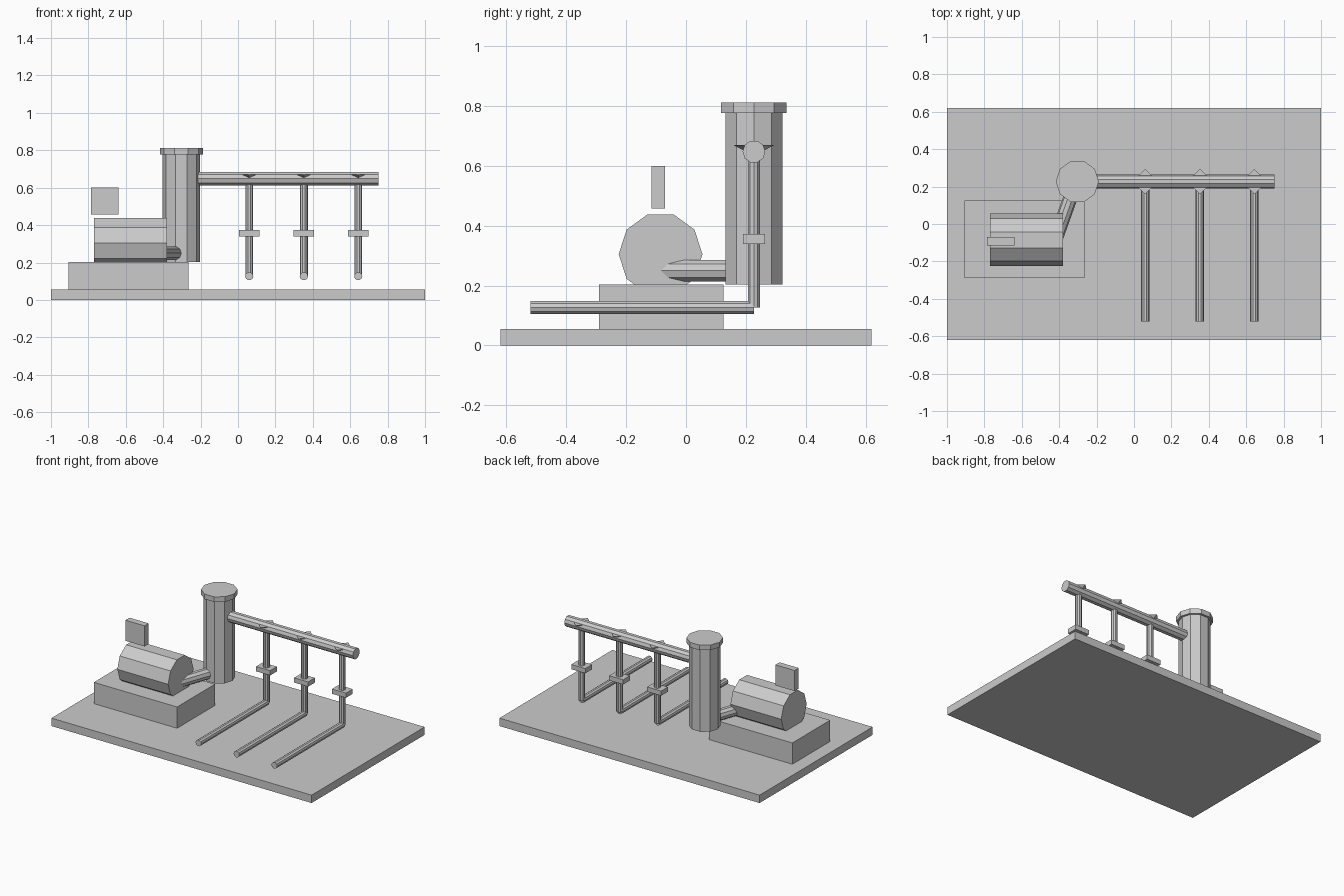
import bpy
from math import pi
from mathutils import Vector, Matrix

cube = bpy.data.objects.get("Cube")
if cube:
    bpy.data.objects.remove(cube, do_unlink=True)

# One plain grey for the whole installation
GREY = (0.6, 0.6, 0.6, 1)
grey = bpy.data.materials.new("plain grey")
grey.use_nodes = True
grey.diffuse_color = GREY
grey.node_tree.nodes["Principled BSDF"].inputs["Base Color"].default_value = GREY


def finish(name):
    obj = bpy.context.object
    obj.name = obj.data.name = name
    obj.data.materials.append(grey)
    return obj


def box(name, x, y, z):
    """Box from (low, high) ranges on each axis."""
    bpy.ops.mesh.primitive_cube_add(size=1)
    obj = finish(name)
    mid = Vector([sum(r) / 2 for r in (x, y, z)])
    size = [r[1] - r[0] for r in (x, y, z)]
    obj.data.transform(Matrix.Translation(mid) @ Matrix.Diagonal((*size, 1)))
    return obj


def tube(name, start, end, radius, sides=10):
    """Faceted cylinder between two points, with a corner on its level side."""
    start, end = Vector(start), Vector(end)
    axis = (end - start).normalized()
    side = Vector((1, 0, 0)) if abs(axis.z) > 0.9 else axis.cross((0, 0, 1)).normalized()
    turn = Matrix((side, axis.cross(side), axis)).transposed().to_4x4()
    bpy.ops.mesh.primitive_cylinder_add(vertices=sides, radius=radius, depth=(end - start).length)
    obj = finish(name)
    # primitive corners start on +y, so a quarter turn puts one on the side axis
    obj.data.transform(Matrix.Translation((start + end) / 2) @ turn @ Matrix.Rotation(-pi / 2, 4, "Z"))
    return obj


# Floor slab and plinth
box("base_slab", (-1, 1), (-0.62, 0.62), (0, 0.055))
box("plinth", (-0.905, -0.265), (-0.29, 0.125), (0.055, 0.203))

# Pump motor with its control box
tube("motor", (-0.77, -0.085, 0.305), (-0.38, -0.085, 0.305), 0.14)
box("control_box", (-0.785, -0.638), (-0.115, -0.07), (0.457, 0.6))

# Upright vessel with cap, joined to the motor
VX, VY = -0.303, 0.227
tube("vessel", (VX, VY, 0.203), (VX, VY, 0.78), 0.1)
tube("vessel_cap", (VX, VY, 0.777), (VX, VY, 0.812), 0.115)
tube("connecting_pipe", (-0.43, -0.11, 0.25), (-0.309, VY, 0.25), 0.038)

# Header pipe and its three branches
tube("header_pipe", (-0.25, VY, 0.648), (0.75, VY, 0.648), 0.038)
for i, x in enumerate((0.06, 0.352, 0.643), 1):
    tube(f"drop_pipe_{i}", (x, VY, 0.127), (x, VY, 0.648), 0.021)
    tube(f"outlet_pipe_{i}", (x, VY, 0.127), (x, -0.52, 0.127), 0.022)
    box(f"valve_body_{i}", (x - 0.054, x + 0.054), (VY - 0.037, VY + 0.037), (0.34, 0.373))
    # four-sided point-down handle around the header
    bpy.ops.mesh.primitive_cone_add(vertices=4, radius1=0, radius2=0.068, depth=0.035,
                                    location=(x, VY, 0.652))
    finish(f"valve_handle_{i}")
